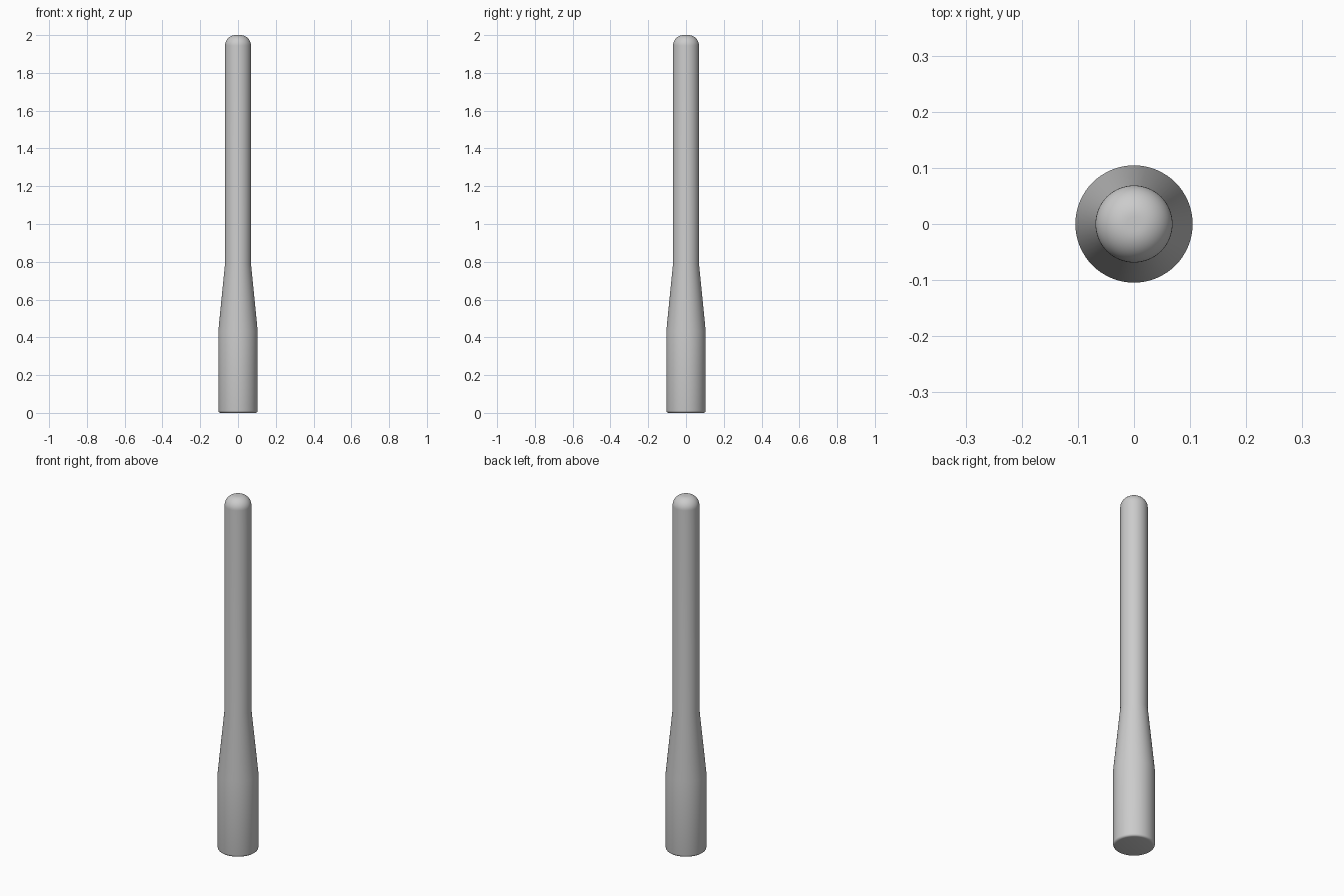
import bpy, bmesh, math

if "Cube" in bpy.data.objects:
    bpy.data.objects.remove(bpy.data.objects["Cube"])

BASE_R, SHAFT_R, HEIGHT = 0.1045, 0.0687, 2.0
SEGMENTS = 64


def fillet(r, z, radius, start, end, steps):
    """Arc points (radius, height) around a fillet centre."""
    pts = []
    for i in range(steps + 1):
        a = math.radians(start + (end - start) * i / steps)
        pts.append((r + radius * math.cos(a), z + radius * math.sin(a)))
    return pts


# Profile: rounded foot, straight handle, taper, slim shaft, domed tip
foot, tip = 0.012, 0.056
profile = [(0, 0)]
profile += fillet(BASE_R - foot, foot, foot, -90, 0, 4)
profile += [(BASE_R, 0.43), (SHAFT_R, 0.79)]
profile += fillet(SHAFT_R - tip, HEIGHT - tip, tip, 0, 90, 12)
profile += [(0, HEIGHT)]

# Revolve the profile around z
bm = bmesh.new()
verts = [bm.verts.new((r, 0, z)) for r, z in profile]
edges = [bm.edges.new(pair) for pair in zip(verts, verts[1:])]
bmesh.ops.spin(bm, geom=verts + edges, cent=(0, 0, 0), axis=(0, 0, 1),
               angle=math.tau, steps=SEGMENTS)
bmesh.ops.remove_doubles(bm, verts=bm.verts, dist=1e-5)
bmesh.ops.recalc_face_normals(bm, faces=bm.faces)
mesh = bpy.data.meshes.new("tapered_rod")
bm.to_mesh(mesh)
bm.free()

rod = bpy.data.objects.new("tapered_rod", mesh)
bpy.context.collection.objects.link(rod)
bpy.context.view_layer.objects.active = rod
rod.select_set(True)
bpy.ops.object.shade_smooth_by_angle(angle=math.radians(30))
